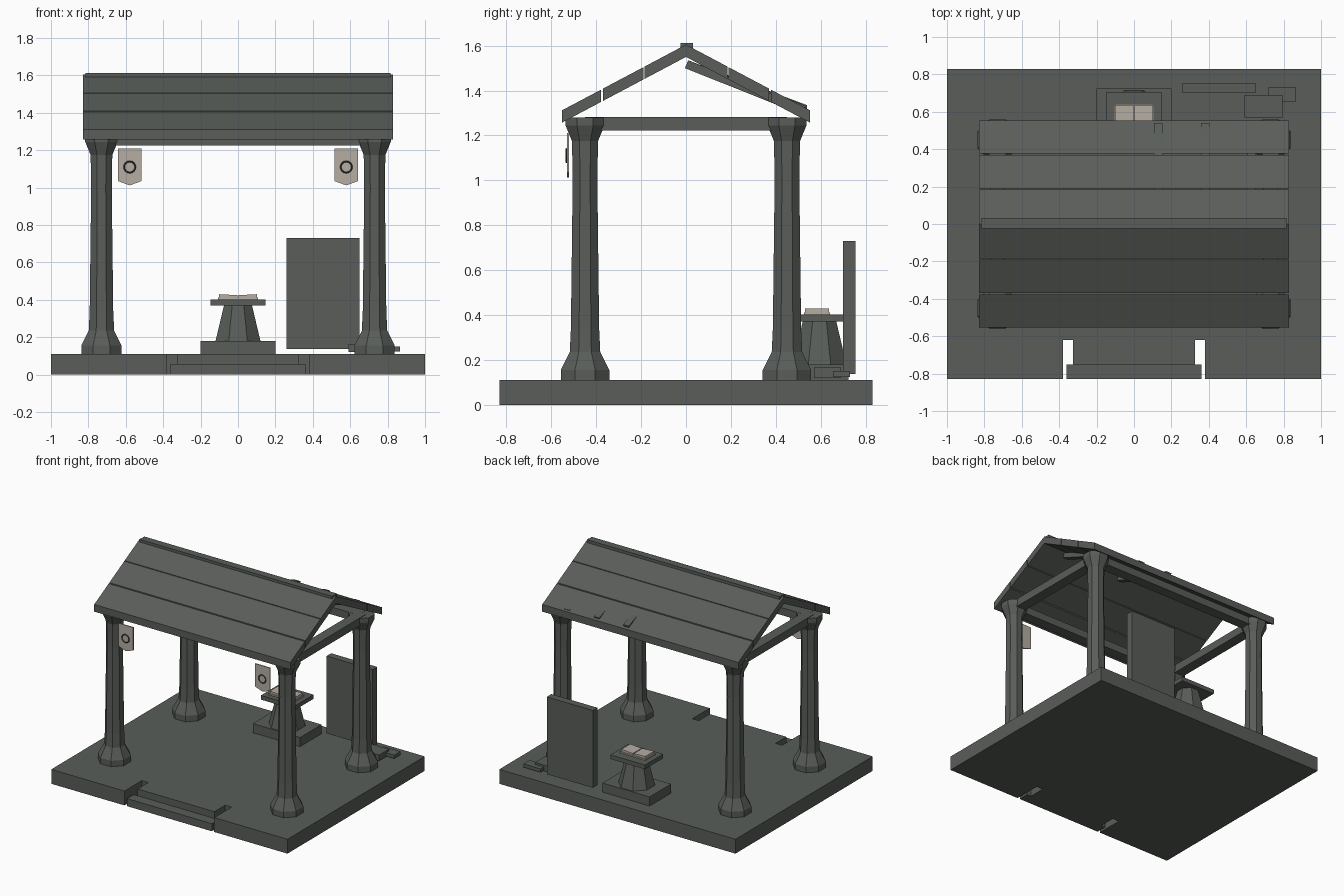
import bpy, bmesh, math
from mathutils import Vector

if "Cube" in bpy.data.objects:
    bpy.data.objects.remove(bpy.data.objects["Cube"])


def material(name, rgb):
    m = bpy.data.materials.new(name)
    m.diffuse_color = (*rgb, 1)
    m.use_nodes = True
    m.node_tree.nodes["Principled BSDF"].inputs["Base Color"].default_value = m.diffuse_color
    return m


STONE = material("dark_stone", (0.10, 0.11, 0.10))
CLOTH = material("pale_cloth", (0.46, 0.42, 0.36))
DARK = material("dark_trim", (0.05, 0.05, 0.05))


def finish(name, bm, mat):
    bmesh.ops.recalc_face_normals(bm, faces=bm.faces)
    me = bpy.data.meshes.new(name)
    bm.to_mesh(me)
    bm.free()
    me.materials.append(mat)
    ob = bpy.data.objects.new(name, me)
    bpy.context.collection.objects.link(ob)
    return ob


def prism(name, outline, direction, mat=STONE):
    """Extrude a closed 3D outline along a direction."""
    bm = bmesh.new()
    face = bm.faces.new([bm.verts.new(p) for p in outline])
    ext = bmesh.ops.extrude_face_region(bm, geom=[face])
    verts = [v for v in ext["geom"] if isinstance(v, bmesh.types.BMVert)]
    bmesh.ops.translate(bm, verts=verts, vec=Vector(direction))
    return finish(name, bm, mat)


def box(name, x0, x1, y0, y1, z0, z1, mat=STONE):
    return prism(name, [(x0, y0, z0), (x1, y0, z0), (x1, y1, z0), (x0, y1, z0)],
                 (0, 0, z1 - z0), mat)


def octagon(name, cx, cy, profile):
    """Stack eight-sided rings given as (half width across flats, height)."""
    bm = bmesh.new()
    rings = []
    for half, z in profile:
        r = half / math.cos(math.pi / 8)
        rings.append([bm.verts.new((cx + r * math.cos(math.pi / 8 + i * math.pi / 4),
                                    cy + r * math.sin(math.pi / 8 + i * math.pi / 4), z))
                      for i in range(8)])
    for a, b in zip(rings, rings[1:]):
        for i in range(8):
            j = (i + 1) % 8
            bm.faces.new((a[i], a[j], b[j], b[i]))
    bm.faces.new(rings[0])
    bm.faces.new(rings[-1])
    return finish(name, bm, STONE)


# Platform with notched front, and the entry step
half = [(1, 0.83), (1, -0.83), (0.38, -0.83), (0.38, -0.62), (0.325, -0.62), (0.325, -0.75)]
outline = half + [(-x, y) for x, y in reversed(half)]
prism("platform", [(x, y, 0) for x, y in outline], (0, 0, 0.11))
box("entry_step", -0.36, 0.36, -0.83, -0.75, 0, 0.058)

# Four columns and the beams between them
column = [(0.108, 0.11), (0.108, 0.155), (0.068, 0.235), (0.063, 0.34),
          (0.055, 1.0), (0.058, 1.175), (0.087, 1.245), (0.087, 1.28)]
for sx in (-1, 1):
    for sy in (-1, 1):
        octagon("column", sx * 0.73, sy * 0.45, column)
    box("side_beam", sx * 0.73 - 0.04, sx * 0.73 + 0.04, -0.45, 0.45, 1.222, 1.283)
for sy in (-1, 1):
    box("long_beam", -0.73, 0.73, sy * 0.45 - 0.04, sy * 0.45 + 0.04, 1.224, 1.281)


# Roof: three planks on each slope, with a ridge cap
def roof_z(y):
    return 1.605 - 0.53 * abs(y)


for side, label in ((-1, "front"), (1, "back")):
    for y0, y1 in ((0, 0.185), (0.19, 0.37), (0.378, 0.553)):
        a, b = side * y0, side * y1
        prism(label + "_roof_plank",
              [(-0.83, a, roof_z(a)), (-0.83, b, roof_z(b)),
               (-0.83, b, roof_z(b) - 0.055), (-0.83, a, roof_z(a) - 0.055)], (1.66, 0, 0))
box("ridge_cap", -0.815, 0.815, -0.025, 0.032, 1.59, 1.612)

# Slipped rafters under the back slope, lower ends poking through
for x, rise in ((0.13, 0.016), (0.38, 0.011), (0.63, 0.003)):
    top = roof_z(0.54) + rise
    prism("slipped_rafter", [(x - 0.023, 0.01, 1.535), (x - 0.023, 0.54, top),
                             (x - 0.023, 0.53, top - 0.035), (x - 0.023, -0.005, 1.5)],
          (0.046, 0, 0))

# Lectern: plinth, tapered pedestal, slab
box("lectern_plinth", -0.2, 0.2, 0.465, 0.725, 0.11, 0.18)
octagon("lectern_pedestal", 0, 0.595, [(0.12, 0.18), (0.075, 0.37)])
box("lectern_slab", -0.146, 0.146, 0.485, 0.705, 0.37, 0.402)

# Open book
box("book_cover", -0.108, 0.108, 0.525, 0.642, 0.402, 0.412, CLOTH)
for s in (-1, 1):
    prism("book_pages", [(s * 0.003, 0.53, 0.412), (s * 0.102, 0.53, 0.412),
                         (s * 0.102, 0.53, 0.43), (s * 0.003, 0.53, 0.425)],
          (0, 0.107, 0), CLOTH)

# Standing wall slab and fallen stones
box("wall_slab", 0.26, 0.65, 0.70, 0.755, 0.138, 0.73)
box("fallen_stone_large", 0.59, 0.795, 0.57, 0.69, 0.12, 0.165)
box("fallen_stone_small", 0.72, 0.865, 0.655, 0.73, 0.124, 0.15)

# Pointed banners, each with a plain ring ornament
for s in (-1, 1):
    c = s * 0.579
    prism("banner", [(c - 0.063, -0.53, 1.21), (c + 0.063, -0.53, 1.21),
                     (c + 0.063, -0.53, 1.035), (c, -0.53, 1.012),
                     (c - 0.063, -0.53, 1.035)], (0, 0.008, 0), CLOTH)
    bpy.ops.mesh.primitive_torus_add(location=(c, -0.533, 1.11), rotation=(math.pi / 2, 0, 0),
                                     major_radius=0.03, minor_radius=0.004,
                                     major_segments=16, minor_segments=4)
    ring = bpy.context.object
    ring.name = "banner_ring"
    ring.data.materials.append(DARK)
